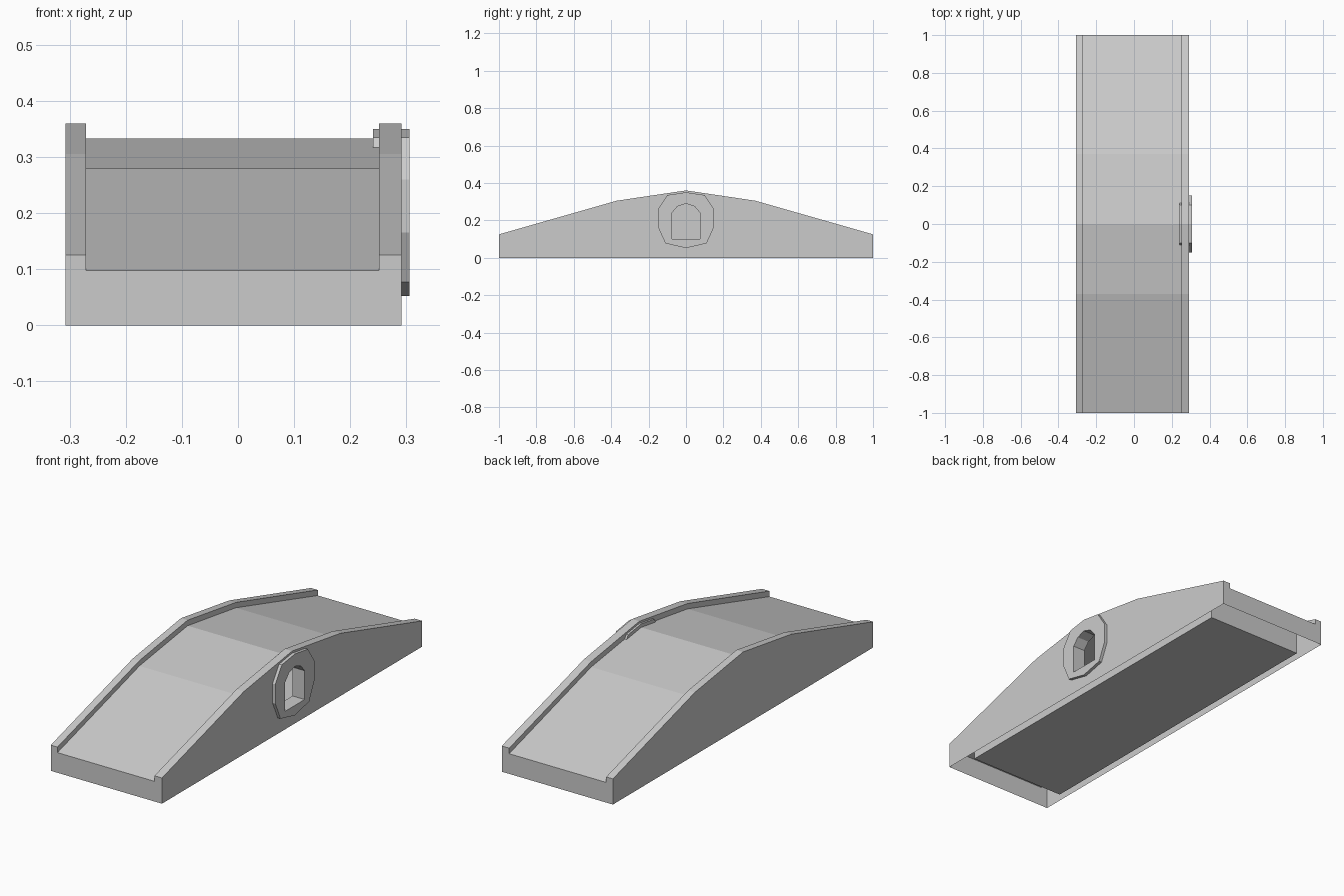
import bpy, bmesh

if "Cube" in bpy.data.objects:
    bpy.data.objects.remove(bpy.data.objects["Cube"])

XL, XR = -0.307, 0.291           # outer side walls
DL, DR = -0.271, 0.251           # deck edges (inside the parapets)
STATIONS = [(-1, 0.125, 0.098), (-0.37, 0.305, 0.279), (0, 0.36, 0.333),
            (0.37, 0.305, 0.279), (1, 0.125, 0.098)]   # y, parapet z, deck z


def mirrored(half):
    """Close a right-half (y, z) outline across y = 0."""
    return half + [(-y, z) for y, z in reversed(half) if y > 1e-6]


WINDOW = mirrored([(0, 0.29), (0.045, 0.275), (0.075, 0.24), (0.075, 0.1)])
RING = [(0, 0.35), (0.1, 0.335), (0.15, 0.26), (0.15, 0.165), (0.11, 0.077), (0, 0.052)]
RING += [(-y, z) for y, z in reversed(RING[1:-1])]


def loop(bm, x, pts):
    return [bm.verts.new((x, y, z)) for y, z in pts]


def fill(bm, *loops):
    """Fill a planar outline with optional holes."""
    edges = []
    for lp in loops:
        for a, b in zip(lp, lp[1:] + lp[:1]):
            edges.append(bm.edges.get((a, b)) or bm.edges.new((a, b)))
    bmesh.ops.triangle_fill(bm, edges=edges, use_beauty=True, normal=(1, 0, 0))


def bridge(bm, a, b, closed=True, skip=()):
    n = len(a) if closed else len(a) - 1
    for i in range(n):
        if i not in skip:
            j = (i + 1) % len(a)
            bm.faces.new((a[i], a[j], b[j], b[i]))


def finish(bm, name):
    bmesh.ops.remove_doubles(bm, verts=bm.verts, dist=1e-5)
    bmesh.ops.recalc_face_normals(bm, faces=bm.faces)
    mesh = bpy.data.meshes.new(name)
    bm.to_mesh(mesh)
    bm.free()
    obj = bpy.data.objects.new(name, mesh)
    bpy.context.collection.objects.link(obj)
    return obj


# Bridge shell: U-shaped section lofted along y, open underneath
bm = bmesh.new()
sections = []
for y, h, d in STATIONS:
    pts = [(XL, 0), (XL, h), (DL, h), (DL, d), (DR, d), (DR, h), (XR, h), (XR, 0)]
    sections.append([bm.verts.new((x, y, z)) for x, z in pts])
for a, b in zip(sections, sections[1:]):
    bridge(bm, a, b, closed=False, skip=(6,))
bm.faces.new(sections[0])
bm.faces.new(sections[-1])
# right side wall with the window opening
side = [s[6] for s in sections] + [s[7] for s in reversed(sections)]
fill(bm, side, loop(bm, XR, WINDOW))
finish(bm, "bridge_shell")

# Inner chamber below the deck: floor, end walls and side walls
bm = bmesh.new()
END = 0.865
end_z = 0.098 + (1 - END) / 0.63 * 0.181
outline = ([(-END, 0), (-END, end_z)] + [(y, d) for y, h, d in STATIONS[1:-1]]
           + [(END, end_z), (END, 0)])
left, right = loop(bm, DL, outline), loop(bm, DR, outline)
bridge(bm, left, right, skip=(1, 2, 3, 4))   # the deck itself is the ceiling
bm.faces.new(left)
fill(bm, right, loop(bm, DR, WINDOW))
finish(bm, "inner_chamber")

# Ten-sided window surround passing through the right wall
bm = bmesh.new()
outer = [loop(bm, x, RING) for x in (0.241, 0.306)]
inner = [loop(bm, x, WINDOW) for x in (0.241, 0.306)]
bridge(bm, *outer)
bridge(bm, *inner)
for o, i in zip(outer, inner):
    fill(bm, o, i)
finish(bm, "window_surround")
